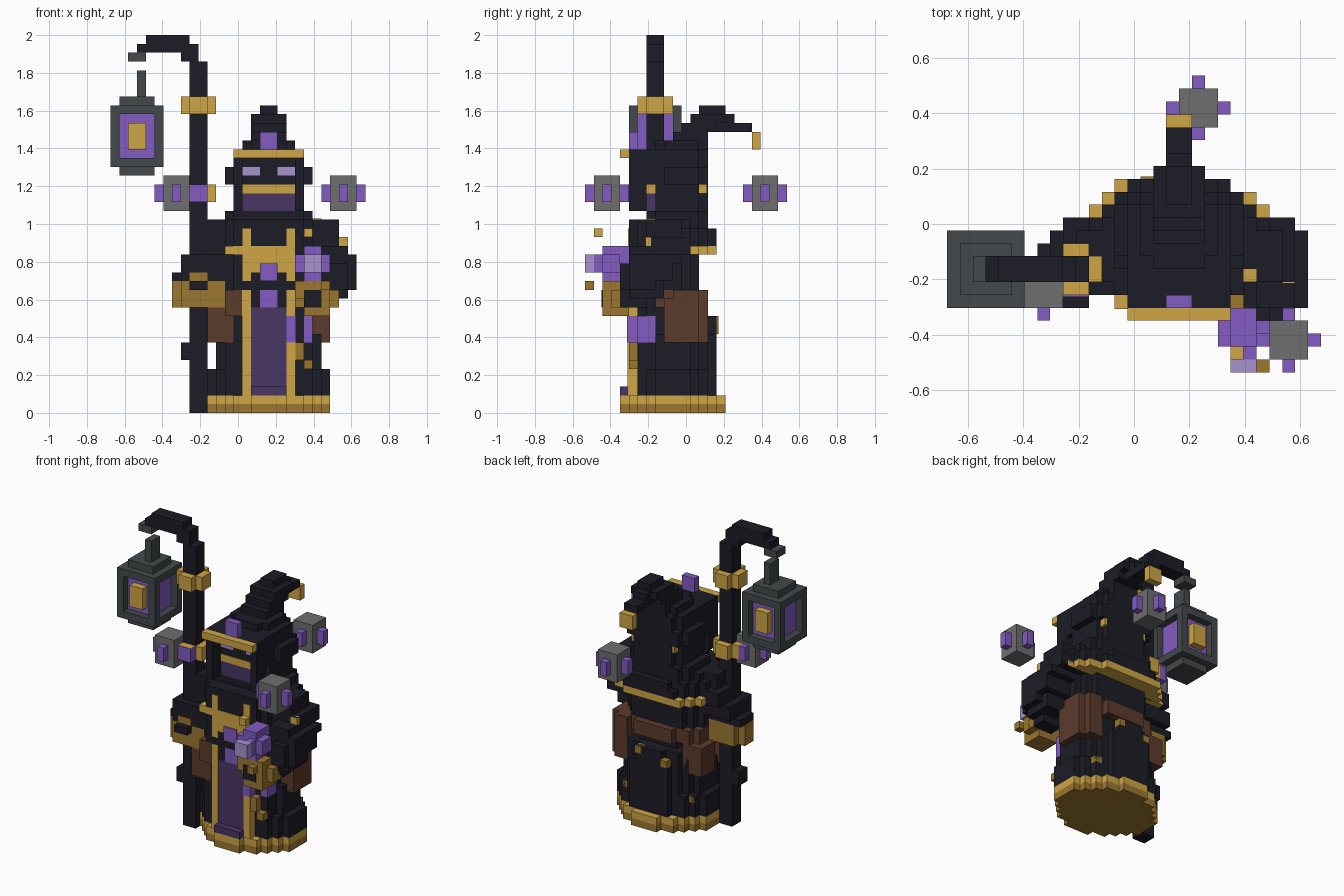
import bpy
import bmesh
from mathutils import Matrix, Vector

cube = bpy.data.objects.get("Cube")
if cube:
    bpy.data.objects.remove(cube, do_unlink=True)

UNIT = 2 / 43                      # edge of one block
ORIGIN = Vector((14.5, 11.5, 0))   # grid point that lands on the world origin
MID = 18                           # grid column of the figure's mirror plane


def material(name, hex_colour):
    rgb = [int(hex_colour[n:n + 2], 16) / 255 for n in (0, 2, 4)]
    linear = [c / 12.92 if c < 0.04 else ((c + 0.055) / 1.055) ** 2.4 for c in rgb]
    mat = bpy.data.materials.new(name)
    mat.use_nodes = True
    mat.diffuse_color = (*linear, 1)
    shader = next(n for n in mat.node_tree.nodes if n.type == "BSDF_PRINCIPLED")
    shader.inputs["Base Color"].default_value = (*linear, 1)
    shader.inputs["Roughness"].default_value = 0.9
    return mat


black = material("black cloth", "1C1C26")
gold = material("light gold", "D0A645")
bronze = material("dark gold", "9C7730")
iron = material("dark iron", "44494C")
stone = material("grey stone", "6E6E6E")
violet = material("bright violet", "825CC2")
plum = material("deep plum", "4A3664")
lilac = material("pale lilac", "A693CF")
leather = material("brown leather", "5C3B2C")


def part(name, mat, *boxes):
    """One object made of blocks, each given as x, y and z grid ranges."""
    bm = bmesh.new()
    for x0, x1, y0, y1, z0, z1 in boxes:
        low, high = Vector((x0, y0, z0)), Vector((x1, y1, z1))
        place = Matrix.Translation(((low + high) / 2 - ORIGIN) * UNIT)
        size = Matrix.Diagonal((*((high - low) * UNIT), 1))
        bmesh.ops.create_cube(bm, size=1, matrix=place @ size)
    mesh = bpy.data.meshes.new(name)
    bm.to_mesh(mesh)
    bm.free()
    mesh.materials.append(mat)
    obj = bpy.data.objects.new(name, mesh)
    bpy.context.collection.objects.link(obj)
    return obj


def both(*boxes):
    """The boxes together with their mirror images across the figure."""
    flipped = [(2 * MID - b[1], 2 * MID - b[0], *b[2:]) for b in boxes]
    return [*boxes, *flipped]


def disc(width, front, back, bottom, top, power=2, clip=0):
    """Stepped round slab, returned as one box per row of depth."""
    centre, radius = (front + back) / 2, (back - front) / 2
    rows = []
    for y in range(int(front), int(back)):
        t = abs(y + 0.5 - centre) / radius
        half = round(width * (1 - t ** power) ** (1 / power))
        if half and y >= clip:
            rows.append((MID - half, MID + half, y, y + 1, bottom, top))
    return rows


# Robe with a two-tone hem
part("hem_lower", bronze, *disc(7, 4, 16, 0, 1, 1.8))
part("hem_upper", gold, *disc(7, 4, 16, 1, 2, 1.8))
part("robe", black,
     *disc(7, 5, 15, 2, 5, 2), *disc(6, 5, 15, 5, 8, 2),
     *disc(5, 5, 15, 8, 11, 2.2), *disc(5, 5, 13, 11, 14, 2.5),
     *disc(6, 5, 13, 14, 22, 3))
part("robe_folds", black, *both(
    (23, 24, 8, 10, 4, 9), (22, 23, 6, 7, 2, 8), (22, 23, 12, 13, 4, 10),
    (20, 21, 14, 15, 2, 9)))
part("robe_studs", bronze,
     (22, 23, 5, 6.5, 5, 6), (21, 22, 5, 6, 6, 8), (22, 23, 13, 14, 4, 5),
     (15, 16, 14.2, 15.2, 9, 10), (19, 20, 14.2, 15.2, 10, 11),
     (12, 13, 12, 13, 4, 5))

# Front tabard
part("tabard_panel", plum, (16, 20, 4.92, 6, 3, 12), (16, 20, 4, 6, 2, 3))
part("tabard_trim", gold, *both((20, 21.05, 4.85, 6, 2, 14)))
part("chest_trim", gold, (15, 21, 4.9, 6, 16, 19), (13, 15, 4.9, 6, 18, 19),
     *both((20, 21, 4.9, 6, 15, 16), (20, 21, 4.9, 6, 19, 21)))
part("chest_gems", violet, (17, 19, 4.7, 6, 15, 17), (17, 19, 4.85, 6, 12, 14))
part("sash", black, (15, 21, 4.88, 6, 14, 15))
part("hanging_vials", violet, (20, 21.1, 4.8, 6, 8, 11), (22, 23, 6, 8, 8, 11))

# Belt and pouches
part("belt", leather, *disc(6, 5, 14, 12, 14, 2.5, clip=8),
     (13, 15, 5, 8, 11, 14))
part("pouches", leather, (22, 25, 9, 13, 8, 13), (22, 24, 9, 14, 8, 13),
     (22, 25, 10, 13, 13, 14), (22, 24, 10, 14, 13, 14),
     (11, 14, 10, 13, 8, 12), (11, 14, 6, 8, 8, 12))

# Shoulder cape
part("cape", black, *disc(9, -4, 15.4, 19, 20, clip=7),
     *disc(8.6, -4, 15, 20, 21, clip=7), *disc(8, -1, 14.4, 21, 22, clip=7),
     *disc(5, 7, 14, 22, 23, 3))
part("cape_hem", gold, *disc(10, -4, 15.4, 18, 19, clip=11), (13, 14, 14, 15, 18, 19))
part("shoulder_studs", gold, (23, 24, 7, 8, 21, 22.1), (26, 27, 6.9, 7.5, 19, 20))

# Hood with a bent tip; its sides stand forward of the face
part("hood", black,
     *disc(4, 7, 14, 23, 30, 3, clip=8), *disc(5, 8, 14, 26, 28, 3),
     (15, 21, 7, 8, 26, 29), (14, 22, 5, 9, 29, 30),
     *both((21, 22, 5, 7, 23, 29), (21, 22, 7, 8, 26, 29)),
     *disc(3, 8, 14, 30, 31, 3),
     (16, 20, 10, 14, 31, 32), (16, 20, 11, 15, 32, 33),
     (16, 20, 12, 16, 33, 34), (17, 19, 15, 17, 33, 34),
     (17, 19, 13, 16, 34, 35), (17, 19, 15, 19, 32, 33))
part("hood_tip", gold, (17, 19, 19, 20, 30, 32))
part("brow_band", gold, (14, 22, 4, 5, 29, 30))
part("brow_gem", violet, (17, 19, 5, 6, 30, 32))
part("hood_studs", gold, *both((20.5, 21.4, 13, 13.9, 25, 26)))

# Face
part("mask", plum, (15, 21, 7, 8, 23, 25))
part("mask_band", gold, (15, 21, 6.9, 8, 25, 26))
part("eyes", lilac, *both((19, 21, 6.9, 8, 27, 28)))

# Upper sleeves
part("upper_sleeves", black, *both((22, 26, 7, 11, 20, 22), (23, 27, 7, 12, 18, 20)))

# Left arm, reaching forward with a crystal
part("left_sleeve", black,
     (24, 28, 5, 8, 14, 15), (24, 28, 5, 10, 15, 17), (24, 28, 5, 11, 17, 18),
     (24, 27, 5, 9, 13, 19), (25, 27, 4, 6, 14, 17), (23, 26, 4, 7, 12, 16))
part("left_cuff", bronze, (21, 26, 3, 5, 12, 14), (22, 25, 2, 5, 11, 15),
     (21, 22, 2, 3, 13, 15), (24, 25, 0, 1, 14, 15))
part("left_hand", black, (22, 24, 1.9, 4, 12, 14))
part("held_crystal", violet, (21, 25, 2, 4, 16, 18), (22, 24, 2, 5, 15, 19),
     (23, 24, 1, 2, 16, 18))
part("crystal_tip", lilac, (22, 24, 0, 1, 16, 18))
part("crystal_spark", gold, (22, 23, 1, 2, 20, 21))

# Right arm, gripping the staff
part("right_sleeve", black, (8, 13, 6, 11, 16, 18), (8, 13, 6, 10, 15, 16),
     (7, 12, 7, 10, 15, 16))
part("right_cuff", bronze, (7, 12, 7, 9, 12, 15), (8, 13, 6, 10, 12, 15),
     (9, 11, 5.9, 7, 15, 16))
part("right_hand", black, (9, 11, 5, 7, 14, 15))

# Staff and its hook
part("staff", black,
     (9, 11, 7, 9, 0, 40), (8, 9, 7, 9, 6, 8), (8, 10, 7, 9, 40, 42),
     (4, 9, 7, 9, 41, 43), (3, 4, 7, 9, 41, 42))
part("staff_hook", iron, (2, 4, 7, 9, 40, 41))
part("staff_rings", gold, *[box for z in (24, 34) for box in (
    (8, 12, 7, 9, z, z + 2), (9, 11, 6, 10, z, z + 2))])
part("staff_gem", violet, (9, 11, 5.85, 7, 24, 26))

# Lantern: iron frame, glass core and a flame showing front and back
part("lantern_frame", iron,
     (0, 6, 5, 11, 28, 29), (0, 6, 5, 11, 34, 35),
     (1, 5, 6, 10, 27, 28), (1, 5, 6, 10, 35, 36), (3, 4, 7, 9, 36, 39),
     *[(x, x + 1, y, y + 1, 29, 34) for x in (0, 5) for y in (5, 10)])
part("lantern_glass", violet, (1, 5, 6, 10, 29, 34))
part("lantern_flame", gold, (2, 4, 5, 11, 30, 33))

# Three floating stones with violet studs
for name, x, y in (("left", 25, 1), ("back", 18, 19), ("right", 6, 5)):
    part(name + "_stone", stone, (x, x + 3, y, y + 3, 23, 27))
    part(name + "_stone_studs", violet,
         (x - 1, x + 4, y + 1, y + 2, 24, 26), (x + 1, x + 2, y - 1, y + 4, 24, 26))
